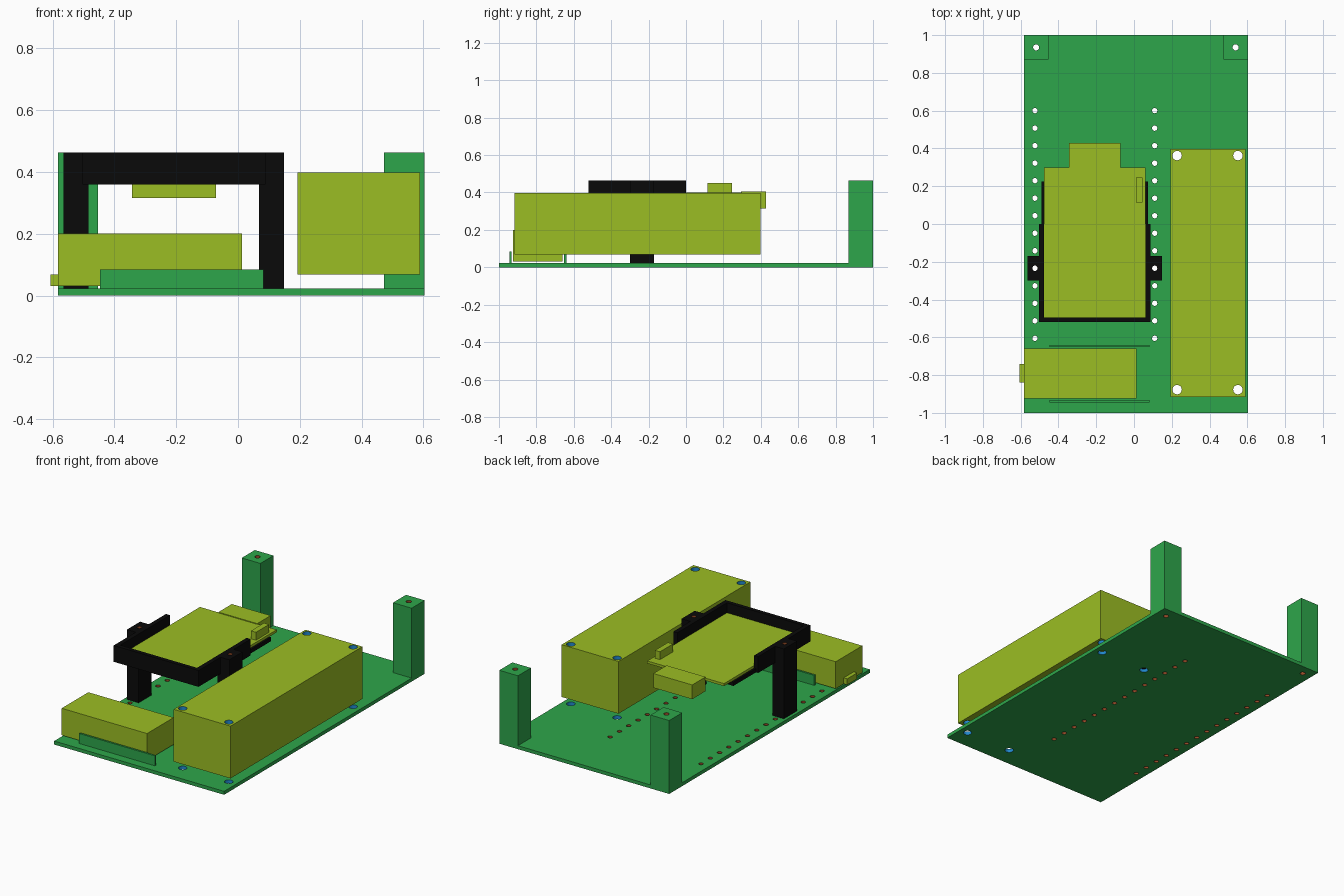
import bpy
import bmesh
from mathutils import Matrix, Vector

if "Cube" in bpy.data.objects:
    bpy.data.objects.remove(bpy.data.objects["Cube"], do_unlink=True)


def material(name, rgb):
    m = bpy.data.materials.new(name)
    m.use_nodes = True
    m.diffuse_color = (*rgb, 1)
    m.node_tree.nodes["Principled BSDF"].inputs["Base Color"].default_value = (*rgb, 1)
    return m


GREEN = material("green plastic", (0.027, 0.38, 0.07))
LIME = material("yellow green", (0.33, 0.515, 0.017))
BLACK = material("black plastic", (0.003, 0.003, 0.003))
BLUE = material("blue hole wall", (0.015, 0.25, 0.62))
BROWN = material("brown hole wall", (0.3, 0.07, 0.02))


def finish(name, bm, mat):
    mesh = bpy.data.meshes.new(name)
    bm.to_mesh(mesh)
    bm.free()
    mesh.materials.append(mat)
    ob = bpy.data.objects.new(name, mesh)
    bpy.context.collection.objects.link(ob)
    return ob


def box(name, mat, x, y, z):
    """Box from its (low, high) range on each axis."""
    bm = bmesh.new()
    size = Vector((x[1] - x[0], y[1] - y[0], z[1] - z[0]))
    mid = Vector((x[0] + x[1], y[0] + y[1], z[0] + z[1])) / 2
    bmesh.ops.create_cube(bm, size=1, matrix=Matrix.Translation(mid) @ Matrix.Diagonal((*size, 1)))
    return finish(name, bm, mat)


def drill(name, mat, points, radius, targets):
    """Cut upright round holes through the targets; the walls take mat."""
    bm = bmesh.new()
    for px, py in points:
        bmesh.ops.create_cone(bm, cap_ends=True, segments=20, radius1=radius, radius2=radius,
                              depth=2, matrix=Matrix.Translation((px, py, 0)))
    cutter = finish(name, bm, mat)
    cutter.hide_render = True
    for ob in targets:
        mod = ob.modifiers.new(name, "BOOLEAN")
        mod.operation = "DIFFERENCE"
        mod.solver = "EXACT"
        mod.material_mode = "TRANSFER"
        mod.object = cutter
        bpy.context.view_layer.update()
        done = bpy.data.meshes.new_from_object(ob.evaluated_get(bpy.context.evaluated_depsgraph_get()))
        ob.modifiers.clear()
        ob.data = done
    bpy.data.objects.remove(cutter, do_unlink=True)


# Base plate and rear corner posts
TOP = 0.022
TALL = 0.463
plate = box("base_plate", GREEN, (-0.583, 0.603), (-1, 1), (0, TOP))
posts = [box("right_post", GREEN, (-0.583, -0.453), (0.87, 1), (TOP, TALL)),
         box("left_post", GREEN, (0.473, 0.603), (0.87, 1), (TOP, TALL))]

# Low retaining rails around the small module
for name, y in (("front_rail", -0.945), ("rear_rail", -0.652)):
    box(name, GREEN, (-0.447, 0.082), (y, y + 0.012), (TOP, 0.085))

# Large module, small module and its side connector
large = box("large_module", LIME, (0.193, 0.59), (-0.917, 0.397), (0.068, 0.398))
box("small_module", LIME, (-0.583, 0.013), (-0.925, -0.66), (0.03, 0.2))
box("side_connector", LIME, (-0.607, -0.583), (-0.84, -0.74), (0.03, 0.068))

# Black tray on two legs, mirrored about its own centre line
MID = -0.2075
legs = []
for side, s in (("right", -1), ("left", 1)):
    def span(a, b):
        return sorted((MID + s * a, MID + s * b))
    legs.append(box(side + "_leg", BLACK, span(0.276, 0.357), (-0.3, -0.17), (TOP, TALL)))
    box(side + "_tray_wall", BLACK, span(0.268, 0.296), (-0.52, 0), (0.36, TALL))
box("tray_front_wall", BLACK, (MID - 0.296, MID + 0.296), (-0.52, -0.495), (0.36, TALL))
box("tray_floor", BLACK, (MID - 0.281, MID + 0.281), (-0.5, 0.225), (0.36, 0.384))

# Circuit board with rear connector and side button
box("board", LIME, (MID - 0.268, MID + 0.268), (-0.495, 0.3), (0.384, 0.4))
box("rear_connector", LIME, (-0.343, -0.072), (0.295, 0.428), (0.315, 0.405))
box("board_button", LIME, (0.01, 0.045), (0.115, 0.245), (0.4, 0.45))

# Drilled holes
drill("mounting_holes", BLUE, [(x, y) for x in (0.228, 0.55) for y in (-0.877, 0.362)],
      0.025, [plate, large])
drill("post_holes", BROWN, [(-0.518, 0.935), (0.538, 0.935)], 0.016, [plate] + posts)
drill("row_holes", BROWN, [(MID + s * 0.317, 0.6 - 0.0927 * i) for s in (-1, 1) for i in range(14)],
      0.014, [plate] + legs)
